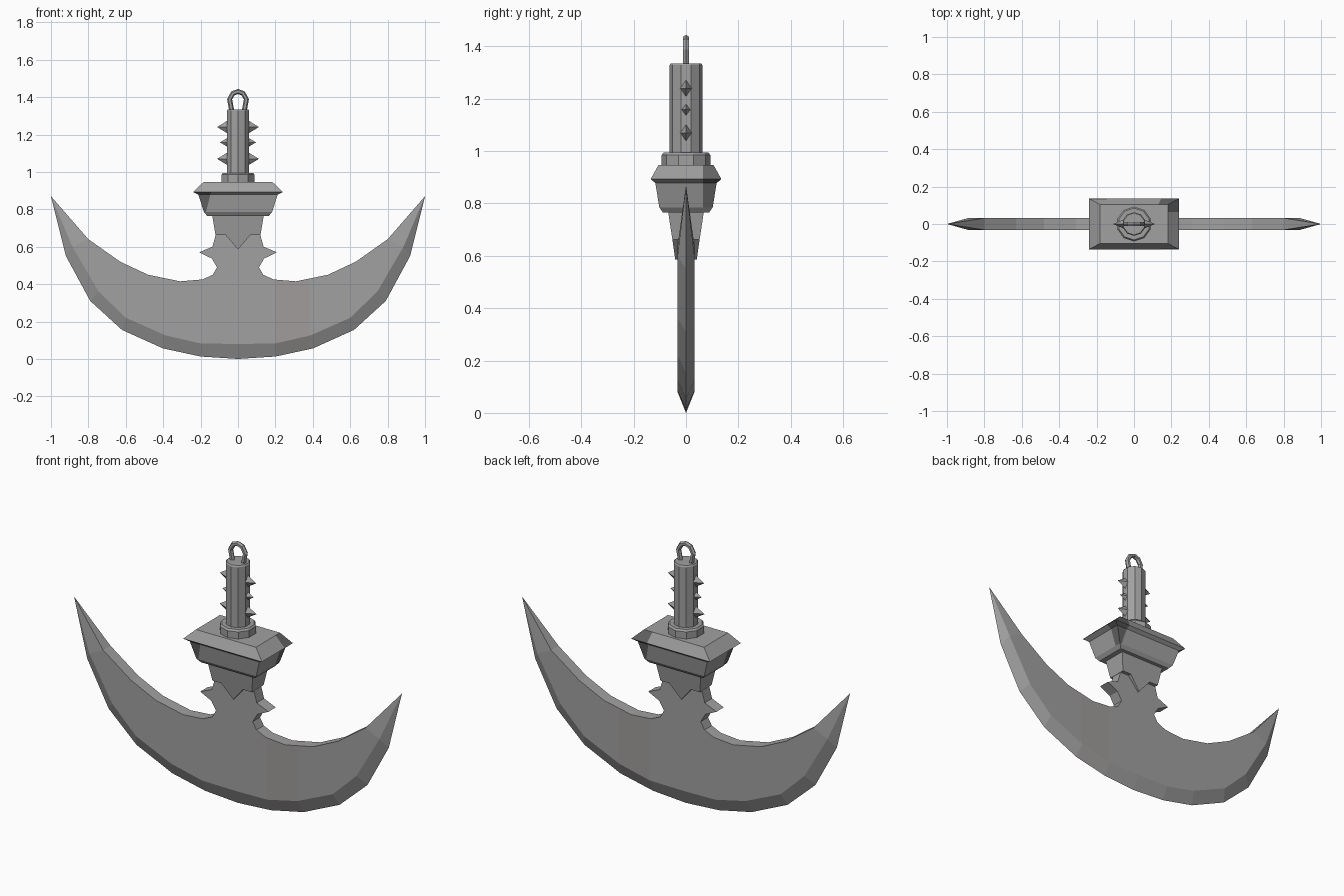
import bpy, bmesh, math
from mathutils import Vector

if "Cube" in bpy.data.objects:
    bpy.data.objects.remove(bpy.data.objects["Cube"])


def material(name, rgb):
    m = bpy.data.materials.new(name)
    m.diffuse_color = (*rgb, 1)
    m.use_nodes = True
    m.node_tree.nodes["Principled BSDF"].inputs["Base Color"].default_value = m.diffuse_color
    return m


steel = material("dull_steel", (0.355, 0.355, 0.355))
stain = material("dark_stain", (0.13, 0.13, 0.13))
warm = material("warm_steel", (0.355, 0.335, 0.335))


def finish(name, bm):
    bmesh.ops.recalc_face_normals(bm, faces=bm.faces)
    me = bpy.data.meshes.new(name)
    bm.to_mesh(me)
    bm.free()
    me.materials.append(steel)
    ob = bpy.data.objects.new(name, me)
    bpy.context.collection.objects.link(ob)
    return ob


def paint(ob, mat, cuts, rule):
    """Cut the mesh with planes (point, normal), then colour faces by a rule."""
    bm = bmesh.new()
    bm.from_mesh(ob.data)
    for co, no in cuts:
        bmesh.ops.bisect_plane(bm, geom=bm.verts[:] + bm.edges[:] + bm.faces[:],
                               plane_co=co, plane_no=no)
    for f in bm.faces:
        if rule(f.calc_center_median()):
            f.material_index = 1
    bm.to_mesh(ob.data)
    bm.free()
    ob.data.materials.append(mat)


def loft(name, rings):
    """Skin a list of equal-length point rings, capping the ends."""
    bm = bmesh.new()
    vs = [[bm.verts.new(p) for p in r] for r in rings]
    n = len(vs[0])
    for a, b in zip(vs, vs[1:]):
        for i in range(n):
            j = (i + 1) % n
            bm.faces.new((a[i], a[j], b[j], b[i]))
    bm.faces.new(vs[0])
    bm.faces.new(vs[-1])
    return finish(name, bm)


def rect(hx, hy, z):
    return [(-hx, -hy, z), (hx, -hy, z), (hx, hy, z), (-hx, hy, z)]


def ngon(r, z, n=10):
    return [(r * math.cos(math.tau * (i + .5) / n),
             r * math.sin(math.tau * (i + .5) / n), z) for i in range(n)]


def both(pts):
    """Left-to-right list from a half profile that starts at the centre."""
    return [(-x, z) for x, z in reversed(pts) if x] + pts


# Crescent blade: thick flat core, ground lower edge, pointed tips
T = 0.032
tip = (1.0, 0.87)
edge = [(0, 0.0), (0.2, 0.013), (0.4, 0.056), (0.62, 0.155), (0.79, 0.31), (0.92, 0.55)]
grind = [(0, 0.08), (0.2, 0.083), (0.385, 0.125), (0.6, 0.22), (0.745, 0.36), (0.885, 0.6)]
back = [(0.8, 0.64), (0.63, 0.52), (0.48, 0.45), (0.31, 0.415), (0.19, 0.425),
        (0.135, 0.45), (0.112, 0.49), (0.14, 0.537), (0.208, 0.57), (0.137, 0.6),
        (0.12, 0.66), (0.09, 0.7)]

bm = bmesh.new()
E = [bm.verts.new((x, 0, z)) for x, z in both(edge)]
tips = [bm.verts.new((s * tip[0], 0, tip[1])) for s in (-1, 1)]
backs = []
for y in (-T, T):
    G = [bm.verts.new((x, y, z)) for x, z in both(grind)]
    B = [bm.verts.new((x, y, z)) for x, z in back]
    B += [bm.verts.new((-x, y, z)) for x, z in reversed(back)]
    bm.faces.new(G + B)
    for i in range(len(E) - 1):
        bm.faces.new((E[i], E[i + 1], G[i + 1], G[i]))
    for t, k, b in ((tips[0], 0, -1), (tips[1], -1, 0)):
        bm.faces.new((t, E[k], G[k]))
        bm.faces.new((t, G[k], B[b]))
    backs.append(B)
P, Q = backs
for i in range(len(P) - 1):
    bm.faces.new((P[i], P[i + 1], Q[i + 1], Q[i]))
bm.faces.new((tips[1], P[0], Q[0]))
bm.faces.new((tips[0], P[-1], Q[-1]))
blade = finish("crescent_blade", bm)
# Slightly warmer band beside the middle of the blade
paint(blade, warm, [((0.2, 0, 0), (1, 0, 0)), ((0.385, 0, 0), (1, 0, 0))],
      lambda c: 0.2 < c.x < 0.385 and c.z < 0.41)

# Tapered socket with shoulders and a V-shaped lower end
outline = [(-0.14, 0.07, 0.78), (0.14, 0.07, 0.78), (0.12, 0.052, 0.662),
           (0.066, 0.052, 0.662), (0, 0.041, 0.585), (-0.066, 0.052, 0.662),
           (-0.12, 0.052, 0.662)]
loft("blade_socket", [[(x, s * y, z) for x, y, z in outline] for s in (-1, 1)])

# Rectangular guard flaring to a chamfered cap
guard = loft("guard", [rect(0.165, 0.088, 0.765), rect(0.182, 0.102, 0.785),
                       rect(0.212, 0.117, 0.878), rect(0.24, 0.135, 0.893),
                       rect(0.183, 0.105, 0.947)])
# Dark stains on two opposite corners: under the cap, and over its rear right
paint(guard, stain, [((s * 0.15, 0, 0.87), (s, 0, 0.25)) for s in (-1, 1)]
      + [((0, s * 0.065, 0), (0, 1, 0)) for s in (-1, 1)],
      lambda c: (0.785 < c.z < 0.893 and c.x * c.y > 0 and abs(c.x) > 0.155 and abs(c.y) > 0.065)
      or (0.893 < c.z < 0.946 and c.x > 0.155 and c.y > 0.065))

# Collar and ten-sided grip
loft("grip_collar", [ngon(0.093, 0.94), ngon(0.093, 0.985), ngon(0.085, 0.995)])
loft("grip", [ngon(0.063, 0.98), ngon(0.063, 1.328), ngon(0.058, 1.335)])

# Four-sided spikes on both sides of the grip
for i, (z, reach, h, w) in enumerate(((1.07, 0.112, 0.034, 0.023),
                                      (1.158, 0.096, 0.024, 0.018),
                                      (1.24, 0.112, 0.034, 0.023))):
    for s in (-1, 1):
        bm = bmesh.new()
        base = [bm.verts.new((s * 0.056, y, z + dz))
                for y, dz in ((w, 0), (0, h), (-w, 0), (0, -h))]
        top = bm.verts.new((s * reach, 0, z))
        bm.faces.new(base)
        for k in range(4):
            bm.faces.new((base[k], base[(k + 1) % 4], top))
        finish(f"grip_spike_{i}_{'left' if s < 0 else 'right'}", bm)

# Pommel loop: a faceted tube swept along an arch
arch = both([(0, 1.43), (0.027, 1.42), (0.045, 1.388), (0.032, 1.32)])
rings = []
for i, (x, z) in enumerate(arch):
    a, b = arch[max(i - 1, 0)], arch[min(i + 1, len(arch) - 1)]
    d = Vector((b[0] - a[0], 0, b[1] - a[1])).normalized()
    side = Vector((-d.z, 0, d.x))
    rings.append([Vector((x, 0, z)) + 0.0135 * (math.cos(t) * side + math.sin(t) * Vector((0, 1, 0)))
                  for t in (math.tau * k / 6 for k in range(6))])
loft("pommel_loop", rings)
